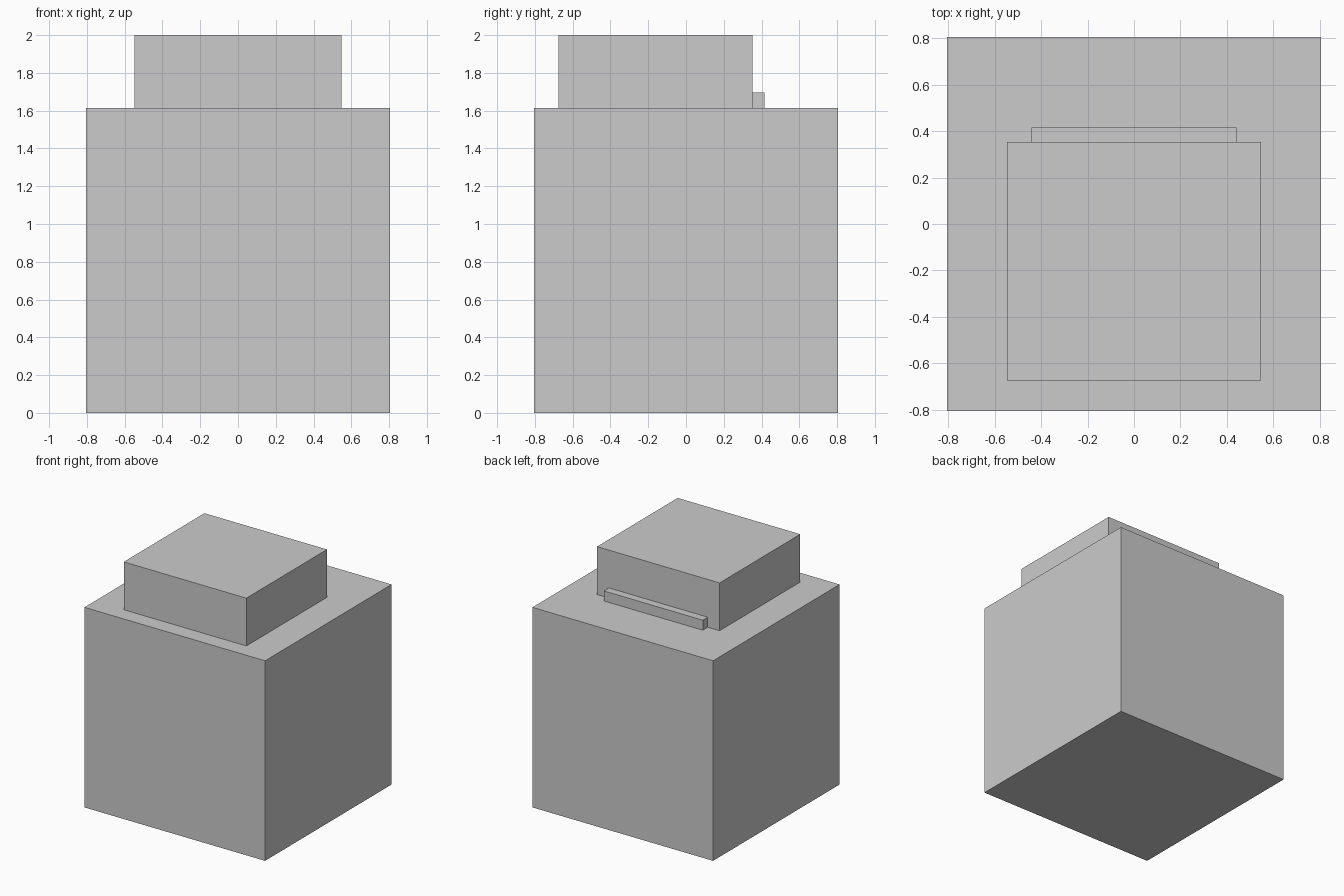
import bpy

if "Cube" in bpy.data.objects:
    bpy.data.objects.remove(bpy.data.objects["Cube"])


def box(name, lo, hi):
    """Axis-aligned box between two opposite corners."""
    centre = [(a + b) / 2 for a, b in zip(lo, hi)]
    size = [b - a for a, b in zip(lo, hi)]
    bpy.ops.mesh.primitive_cube_add(size=1, location=centre)
    obj = bpy.context.object
    obj.name = name
    obj.scale = size
    bpy.ops.object.transform_apply(location=False, rotation=False, scale=True)
    return obj


BASE_TOP = 1.614
HALF = 0.806

# Large main block
box("main_block", (-HALF, -HALF, 0), (HALF, HALF, BASE_TOP))

# Smaller block on top, set towards the front
box("upper_block", (-0.547, -0.675, BASE_TOP), (0.547, 0.353, 2.0))

# Low ledge along the back of the upper block
box("rear_ledge", (-0.441, 0.353, BASE_TOP), (0.441, 0.416, 1.695))
